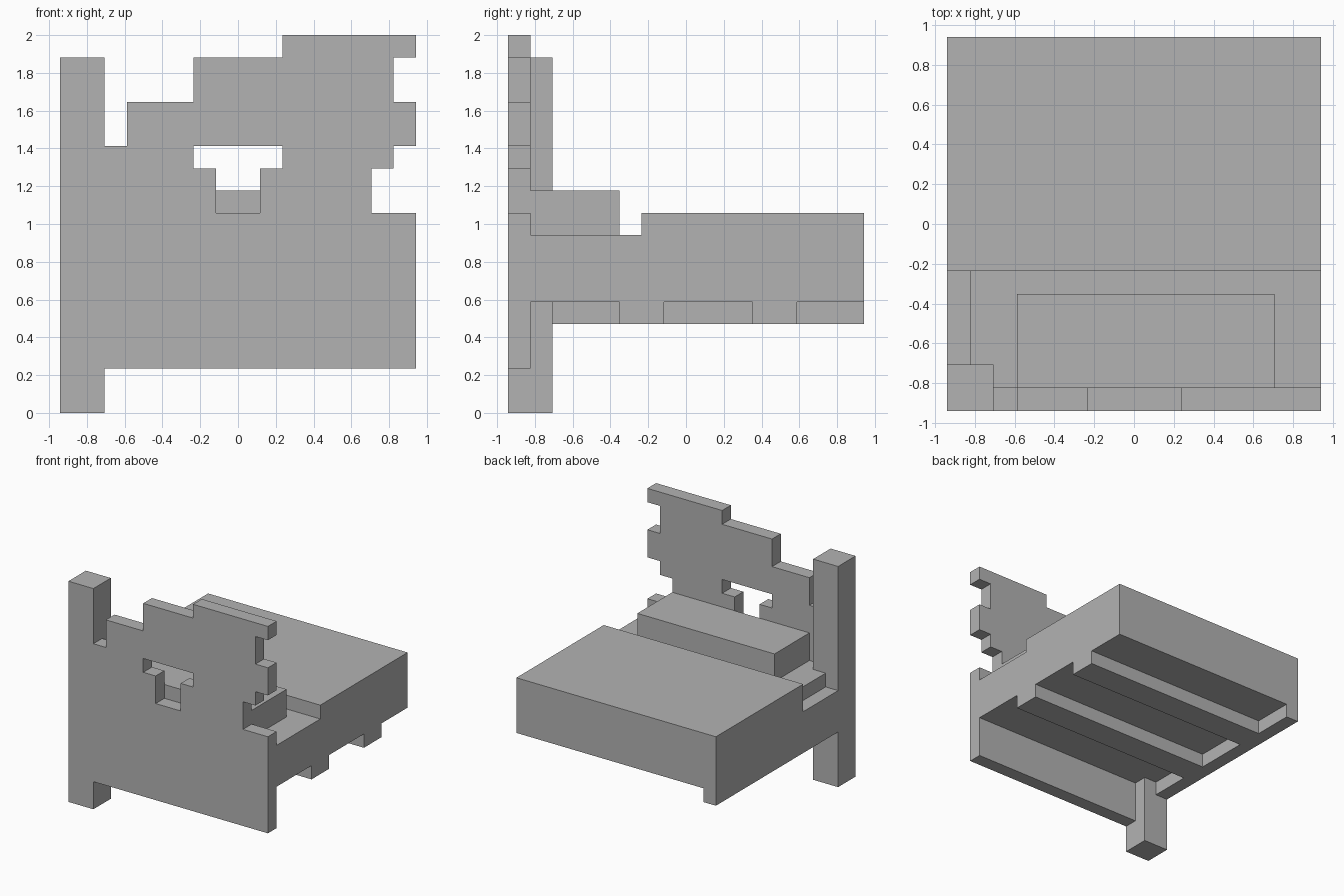
import bpy
import bmesh
from mathutils import Vector

U = 2 / 17  # one block

if "Cube" in bpy.data.objects:
    bpy.data.objects.remove(bpy.data.objects["Cube"], do_unlink=True)

grey = bpy.data.materials.new("plain grey")
grey.use_nodes = True
grey.diffuse_color = (0.45, 0.45, 0.45, 1)
grey.node_tree.nodes["Principled BSDF"].inputs["Base Color"].default_value = (0.45, 0.45, 0.45, 1)


def prism(name, loops, axis, start, end):
    """Extrude outline loops (first is the outside, others are holes), in blocks.
    Axis 'x' takes (y, z) points, axis 'y' takes (x, z) points."""
    bm = bmesh.new()
    for loop in loops:
        verts = [bm.verts.new(Vector((start, a, b) if axis == "x" else (a, start, b)) * U)
                 for a, b in loop]
        for i, v in enumerate(verts):
            bm.edges.new((v, verts[(i + 1) % len(verts)]))
    bmesh.ops.triangle_fill(bm, edges=bm.edges[:], use_beauty=True)
    out = bmesh.ops.extrude_face_region(bm, geom=bm.faces[:], use_keep_orig=True)
    shift = Vector((end - start, 0, 0) if axis == "x" else (0, end - start, 0)) * U
    bmesh.ops.translate(bm, vec=shift,
                        verts=[g for g in out["geom"] if isinstance(g, bmesh.types.BMVert)])
    bmesh.ops.recalc_face_normals(bm, faces=bm.faces[:])
    mesh = bpy.data.meshes.new(name)
    bm.to_mesh(mesh)
    bm.free()
    mesh.materials.append(grey)
    obj = bpy.data.objects.new(name, mesh)
    bpy.context.collection.objects.link(obj)
    return obj


def box(name, x, y, z):
    return prism(name, [[(y[0], z[0]), (y[1], z[0]), (y[1], z[1]), (y[0], z[1])]], "x", *x)


# Broken headboard panel with a stepped hole
outline = [(-6, 2), (8, 2), (8, 9), (6, 9), (6, 11), (7, 11), (7, 12), (8, 12),
           (8, 14), (7, 14), (7, 16), (8, 16), (8, 17), (2, 17), (2, 16), (-2, 16),
           (-2, 14), (-5, 14), (-5, 12), (-6, 12)]
hole = [(-1, 9), (1, 9), (1, 11), (2, 11), (2, 12), (-2, 12), (-2, 11), (-1, 11)]
prism("headboard", [outline, hole], "y", -8, -7)

# Corner post, the only one left standing
box("corner_post", (-8, -6), (-8, -6), (0, 16))

# Mattress with the blanket one block higher than the sheet
prism("mattress", [[(-7, 5), (8, 5), (8, 9), (-2, 9), (-2, 8), (-7, 8)]], "x", -7, 8)

# Side rail, lower beside the pillow
prism("side_rail", [[(-6, 4), (8, 4), (8, 9), (-2, 9), (-2, 7), (-6, 7)]], "x", -8, -7)

# Pillow
box("pillow", (-5, 6), (-7, -3), (8, 10))

# Slats under the mattress
for name, y in (("slat_front", -3), ("slat_back", 3)):
    box(name, (-7, 8), (y, y + 2), (4, 5))
